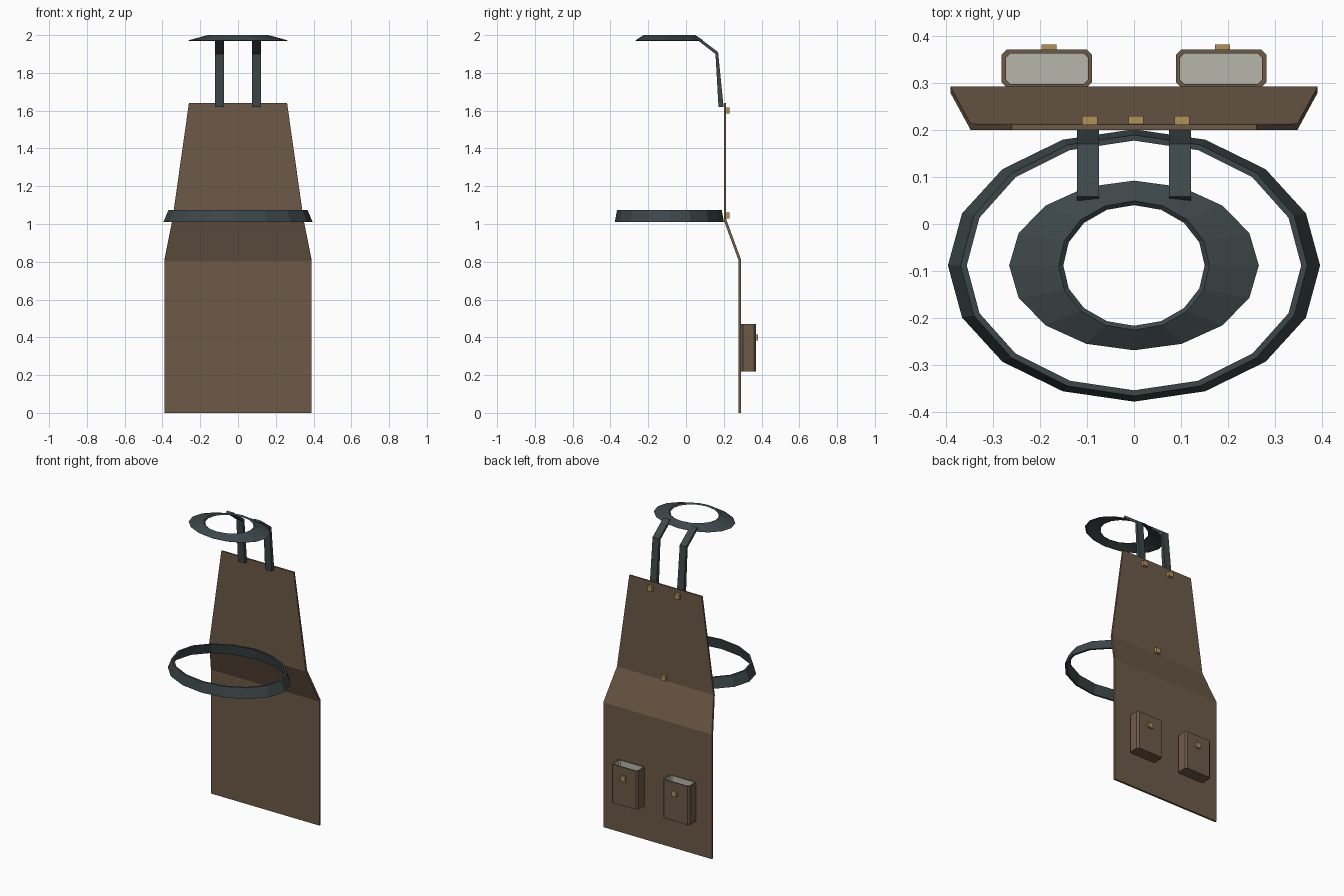
import bpy, bmesh, math

if "Cube" in bpy.data.objects:
    bpy.data.objects.remove(bpy.data.objects["Cube"])


def material(name, rgb):
    m = bpy.data.materials.new(name)
    m.diffuse_color = (*rgb, 1)
    m.use_nodes = True
    m.node_tree.nodes["Principled BSDF"].inputs["Base Color"].default_value = m.diffuse_color
    return m


LEATHER = material("brown leather", (0.152, 0.102, 0.064))
STRAP = material("dark slate strap", (0.046, 0.062, 0.066))
BRASS = material("brass", (0.44, 0.29, 0.10))
LINING = material("pale lining", (0.47, 0.47, 0.41))


def finish(name, bm, *mats):
    bmesh.ops.recalc_face_normals(bm, faces=bm.faces)
    me = bpy.data.meshes.new(name)
    bm.to_mesh(me)
    bm.free()
    for m in mats:
        me.materials.append(m)
    ob = bpy.data.objects.new(name, me)
    bpy.context.collection.objects.link(ob)
    return ob


def skin(bm, rings, closed=False, caps=True):
    """Join successive rings of points with quads."""
    vs = [[bm.verts.new(p) for p in r] for r in rings]
    pairs = list(zip(vs, vs[1:])) + ([(vs[-1], vs[0])] if closed else [])
    bands = []
    for a, b in pairs:
        n = len(a)
        bands.append([bm.faces.new((a[i], a[(i + 1) % n], b[(i + 1) % n], b[i]))
                      for i in range(n)])
    if caps and not closed:
        bm.faces.new(vs[0])
        bm.faces.new(vs[-1])
    return bands


def ribbon(name, path, mat, x=0):
    """Flat strip: path rows are half width, front y, back y, front z, back z."""
    bm = bmesh.new()
    skin(bm, [[(x - w, yf, zf), (x + w, yf, zf), (x + w, yb, zb), (x - w, yb, zb)]
              for w, yf, yb, zf, zb in path])
    return finish(name, bm, mat)


def oval(rx, ry, z, cy=-0.088, n=16):
    return [(rx * math.cos(math.tau * i / n), cy + ry * math.sin(math.tau * i / n), z)
            for i in range(n)]


def band(name, profile):
    """Oval loop whose cross-section rows are x radius, y radius, z."""
    bm = bmesh.new()
    skin(bm, [oval(*p) for p in profile], closed=True)
    return finish(name, bm, STRAP)


# Apron body, bent at the waist
ribbon("apron_panel", [
    (0.39, 0.279, 0.292, 0.0, 0.0),
    (0.39, 0.279, 0.292, 0.805, 0.81),
    (0.347, 0.200, 0.213, 1.02, 1.025),
    (0.26, 0.200, 0.211, 1.64, 1.64)], LEATHER)

# Waist belt and neck collar
band("waist_belt", [(0.395, 0.289, 1.01), (0.368, 0.277, 1.075),
                    (0.355, 0.265, 1.075), (0.381, 0.277, 1.01)])
band("neck_collar", [(0.265, 0.180, 1.972), (0.160, 0.137, 2.0),
                     (0.150, 0.128, 1.992), (0.255, 0.174, 1.968)])

# Shoulder straps
for side, x in (("left", -0.0975), ("right", 0.0975)):
    ribbon(side + "_shoulder_strap", [
        (0.0235, 0.050, 0.058, 1.982, 1.994),
        (0.0235, 0.156, 0.170, 1.900, 1.910),
        (0.0235, 0.172, 0.199, 1.62, 1.62)], STRAP, x)


def outline(cx, hw, y0, y1, c, z):
    """Rectangle with chamfered corners."""
    return [(cx - hw + c, y0, z), (cx + hw - c, y0, z), (cx + hw, y0 + c, z),
            (cx + hw, y1 - c, z), (cx + hw - c, y1, z), (cx - hw + c, y1, z),
            (cx - hw, y1 - c, z), (cx - hw, y0 + c, z)]


def pocket(name, cx):
    bm = bmesh.new()
    bands = skin(bm, [outline(cx, 0.096, 0.290, 0.370, 0.011, 0.22),
                      outline(cx, 0.096, 0.290, 0.370, 0.011, 0.47),
                      outline(cx, 0.087, 0.297, 0.362, 0.009, 0.47),
                      outline(cx, 0.087, 0.297, 0.362, 0.009, 0.23)])
    bm.faces.ensure_lookup_table()
    for f in bands[2] + [bm.faces[-1]]:  # inner walls and floor
        f.material_index = 1
    finish(name, bm, LEATHER, LINING)


def stud(name, x, y0, y1, z, r=0.016):
    bm = bmesh.new()
    skin(bm, [[(x + a * r, y, z + b * r) for a, b in ((-1, -1), (1, -1), (1, 1), (-1, 1))]
              for y in (y0, y1)])
    finish(name, bm, BRASS)


# Back pockets with studs, and strap studs
for side, s in (("left", -1), ("right", 1)):
    pocket(side + "_pocket", s * 0.185)
    stud(side + "_pocket_stud", s * 0.184 + 0.004, 0.365, 0.381, 0.40)
    stud(side + "_strap_stud", s * 0.098 + 0.004, 0.205, 0.229, 1.60)
stud("belt_stud", 0.004, 0.200, 0.229, 1.045)
